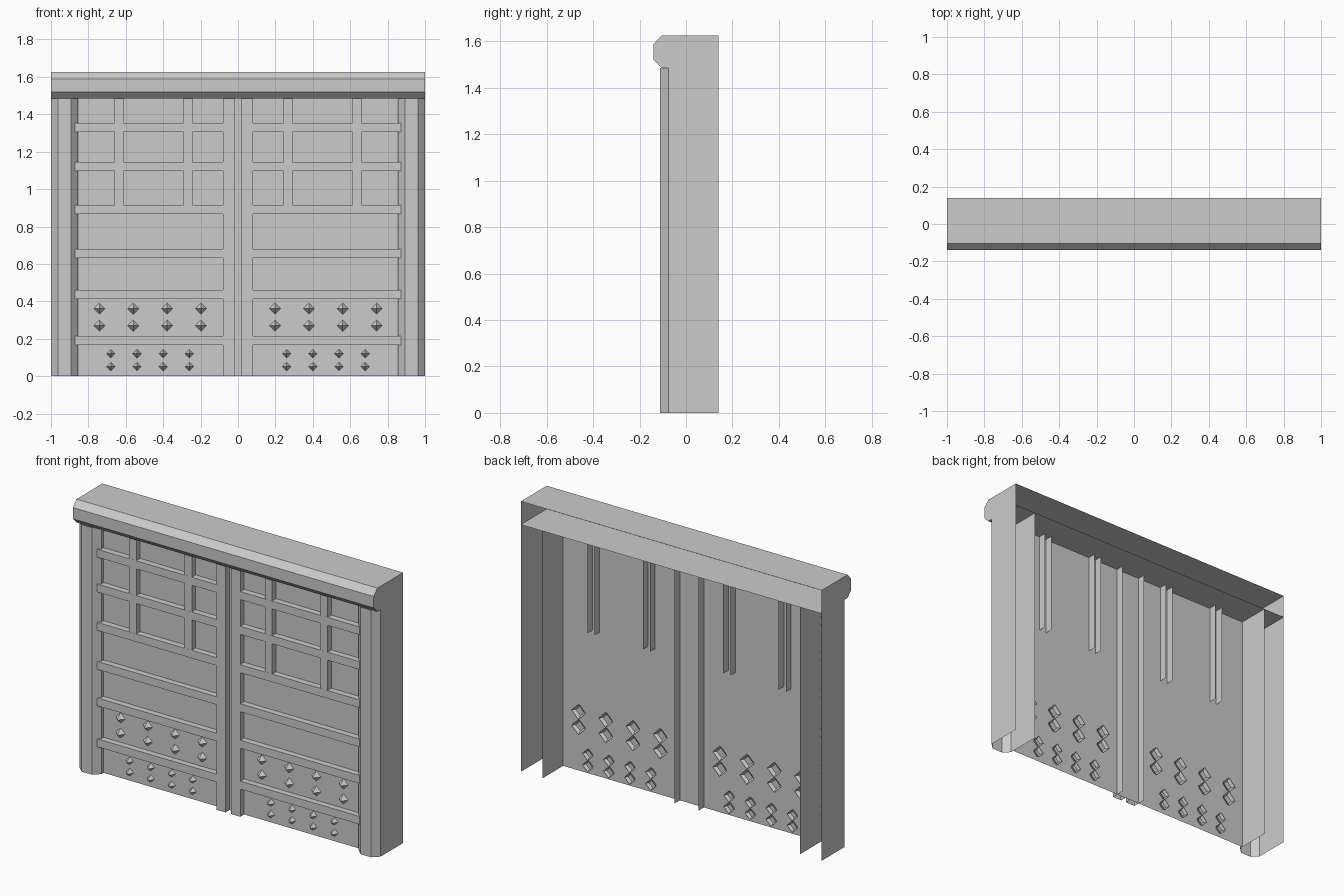
import bpy, bmesh, math

if "Cube" in bpy.data.objects:
    bpy.data.objects.remove(bpy.data.objects["Cube"])

TOP = 1.485        # underside of the lintel
PANEL_Y = -0.055   # door sheet plane
BAR_Y = -0.092     # front of rails and stiles


def make(name, verts, faces):
    mesh = bpy.data.meshes.new(name)
    mesh.from_pydata(verts, [], faces)
    obj = bpy.data.objects.new(name, mesh)
    bpy.context.collection.objects.link(obj)
    return obj


def upright(name, path, z0, z1):
    """Open sheet following an (x, y) path, extruded in z."""
    n = len(path)
    verts = [(x, y, z) for z in (z0, z1) for x, y in path]
    return make(name, verts, [(i, i + 1, n + i + 1, n + i) for i in range(n - 1)])


def upright_pair(name, path, z0, z1):
    upright(name + "_left", path, z0, z1)
    upright(name + "_right", [(-x, y) for x, y in reversed(path)], z0, z1)


def lengthwise(name, profile, x0, x1):
    """(y, z) profile extruded in x, open between its last and first point, ends capped."""
    n = len(profile)
    verts = [(x, y, z) for x in (x0, x1) for y, z in profile]
    faces = [(i, i + 1, n + i + 1, n + i) for i in range(n - 1)]
    faces += [tuple(reversed(range(n))), tuple(range(n, 2 * n))]
    obj = make(name, verts, faces)
    bm = bmesh.new()
    bm.from_mesh(obj.data)
    bmesh.ops.recalc_face_normals(bm, faces=bm.faces)
    bm.to_mesh(obj.data)
    bm.free()
    return obj


# Lintel, hollow and open at the back
lengthwise("lintel", [(0.14, 1.625), (-0.105, 1.625), (-0.14, 1.588), (-0.14, 1.52),
                      (-0.105, TOP), (0.14, TOP)], -1, 1)

# Chamfered side pillars, open at the back and bottom
upright_pair("pillar", [(-1, 0.14), (-1, -0.075), (-0.963, -0.111), (-0.892, -0.111),
                        (-0.855, -0.075), (-0.855, 0.14)], 0, TOP)

# Door sheet
upright("door_panel", [(-0.855, PANEL_Y), (0.855, PANEL_Y)], 0, TOP)

# Two centre stiles whose outer sides pass through the sheet
upright_pair("centre_stile", [(-0.08, -0.005), (-0.08, BAR_Y), (-0.018, BAR_Y),
                              (-0.018, PANEL_Y)], 0, TOP)

# Short upper bars, also passing through the sheet
for i, x in enumerate((-0.66, -0.291)):
    y = BAR_Y + 0.0005
    upright_pair(f"upper_bar_{i}", [(x, -0.005), (x, y), (x + 0.048, y),
                                    (x + 0.048, -0.005)], 0.868, TOP)

# Horizontal rails on both doors
for i, z in enumerate((0.166, 0.412, 0.631, 0.866, 1.096, 1.305)):
    profile = [(PANEL_Y, z + 0.048), (BAR_Y, z + 0.048), (BAR_Y, z), (PANEL_Y, z)]
    lengthwise(f"rail_left_{i}", profile, -0.873, -0.08)
    lengthwise(f"rail_right_{i}", profile, 0.08, 0.873)


def studs(name, x0, step, rows, radius):
    """Grid of four-sided spikes, open at the back, poking through the sheet."""
    tip, base = -0.09, -0.037
    for side in (-1, 1):
        verts, faces = [], []
        for z in rows:
            for i in range(4):
                x, k = side * (x0 + i * step), len(verts)
                verts.append((x, tip, z))
                for j in range(4):
                    a = j * math.pi / 2
                    verts.append((x + radius * math.cos(a), base, z + radius * math.sin(a)))
                faces += [(k, k + 1 + j, k + 1 + (j + 1) % 4) for j in range(4)]
        make(name + ("_left" if side < 0 else "_right"), verts, faces)


# Spiked studs
studs("large_studs", 0.198, 0.181, (0.27, 0.361), 0.046)
studs("small_studs", 0.26, 0.14, (0.051, 0.12), 0.035)
